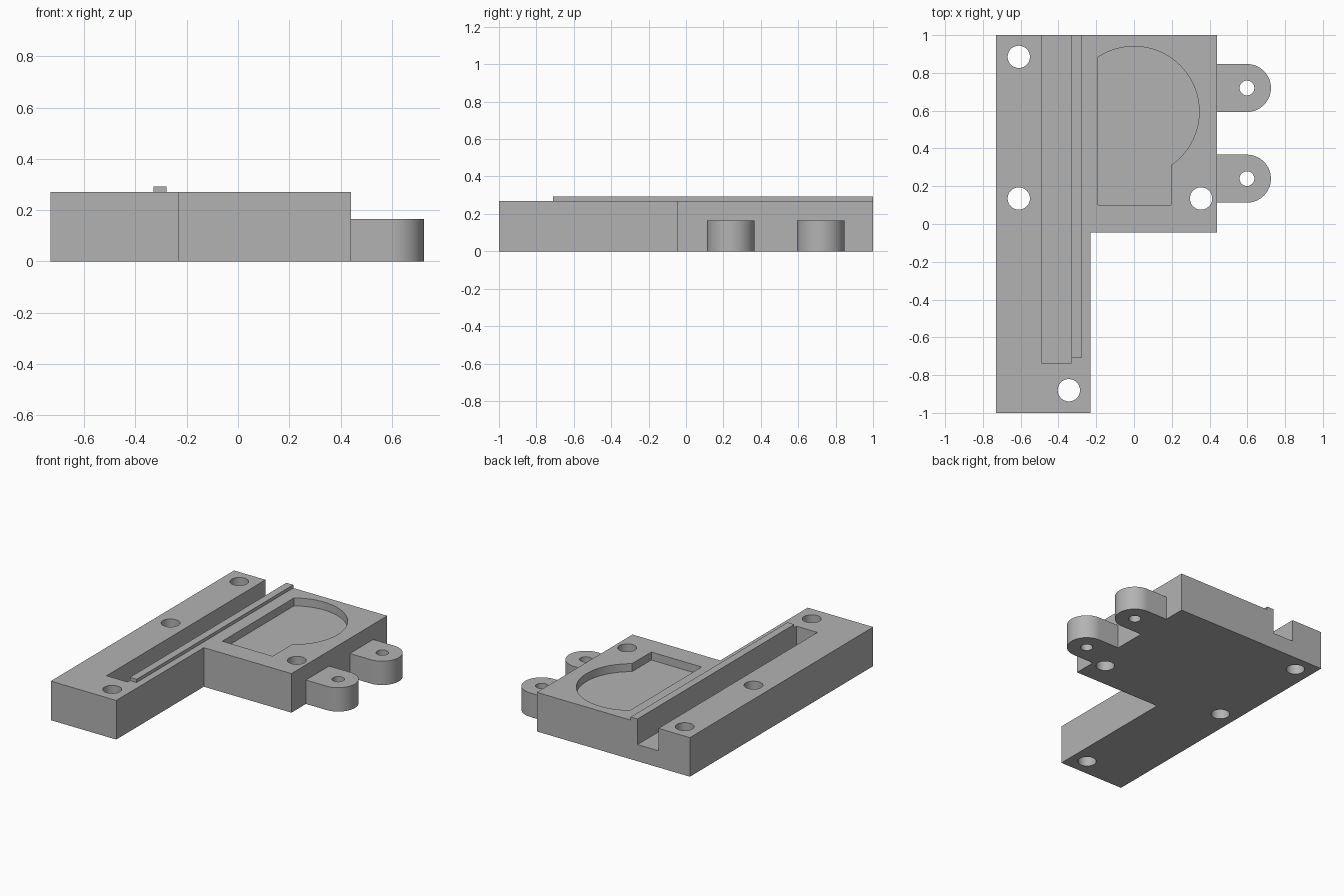
import bpy
import bmesh
from math import cos, sin, pi, atan2, sqrt, radians

if "Cube" in bpy.data.objects:
    bpy.data.objects.remove(bpy.data.objects["Cube"], do_unlink=True)

grey = bpy.data.materials.new("plain grey")
grey.use_nodes = True
grey.diffuse_color = (0.45, 0.45, 0.45, 1)
grey.node_tree.nodes["Principled BSDF"].inputs["Base Color"].default_value = grey.diffuse_color


def arc(cx, cy, r, start, end, steps):
    return [(cx + r * cos(start + (end - start) * i / steps),
             cy + r * sin(start + (end - start) * i / steps)) for i in range(steps + 1)]


def circle(cx, cy, r):
    return arc(cx, cy, r, 0, 2 * pi, 48)[:-1]


def rect(x0, x1, y0, y1):
    return [(x0, y0), (x1, y0), (x1, y1), (x0, y1)]


def prism(name, outline, z0, z1):
    """Extrude a counter-clockwise outline from z0 up to z1."""
    bm = bmesh.new()
    base = bm.faces.new([bm.verts.new((x, y, z0)) for x, y in outline])
    top = bmesh.ops.extrude_face_region(bm, geom=[base], use_keep_orig=True)["geom"]
    bmesh.ops.translate(bm, vec=(0, 0, z1 - z0),
                        verts=[g for g in top if isinstance(g, bmesh.types.BMVert)])
    bmesh.ops.recalc_face_normals(bm, faces=bm.faces)
    mesh = bpy.data.meshes.new(name)
    bm.to_mesh(mesh)
    bm.free()
    mesh.materials.append(grey)
    obj = bpy.data.objects.new(name, mesh)
    bpy.context.collection.objects.link(obj)
    return obj


def select(obj):
    bpy.ops.object.select_all(action="DESELECT")
    obj.select_set(True)
    bpy.context.view_layer.objects.active = obj


def cut(obj, outline, z0, z1):
    """Subtract an extruded outline, then drop the cutter."""
    cutter = prism("cutter", outline, z0, z1)
    cutter.hide_render = True
    mod = obj.modifiers.new("cut", "BOOLEAN")
    mod.operation = "DIFFERENCE"
    mod.solver = "EXACT"
    mod.object = cutter
    select(obj)
    bpy.ops.object.modifier_apply(modifier=mod.name)
    bpy.data.objects.remove(cutter, do_unlink=True)


def smooth(obj):
    select(obj)
    bpy.ops.object.shade_smooth_by_angle(angle=radians(30))


TOP = 0.27

# L-shaped base plate
plate = prism("base_plate", [(-0.73, -1), (-0.23, -1), (-0.23, -0.045), (0.44, -0.045),
                             (0.44, 1), (-0.73, 1)], 0, TOP)

# Long groove, open at the back
cut(plate, rect(-0.49, -0.33, -0.735, 1.1), 0.115, 0.5)

# Shallow pocket: round with a square corner
r, cy, left, right = 0.345, 0.595, -0.19, 0.195
a0 = -atan2(sqrt(r * r - right * right), right)
a1 = atan2(sqrt(r * r - left * left), left)
cut(plate, [(left, 0.1), (right, 0.1)] + arc(0, cy, r, a0, a1, 48), 0.215, 0.5)

# Screw holes through the plate
for x, y in [(-0.61, 0.885), (-0.61, 0.135), (0.355, 0.135), (-0.345, -0.88)]:
    cut(plate, circle(x, y, 0.059), -0.1, 0.5)
smooth(plate)

# Raised rail beside the groove
prism("guide_rail", rect(-0.33, -0.278, -0.71, 1), TOP, 0.292)

# Rounded mounting lugs
for name, y in [("front_lug", 0.24), ("back_lug", 0.72)]:
    lug = prism(name, [(0.44, y - 0.127)] + arc(0.598, y, 0.127, -pi / 2, pi / 2, 32)
                + [(0.44, y + 0.127)], 0, 0.165)
    cut(lug, circle(0.598, y, 0.039), -0.1, 0.5)
    smooth(lug)
